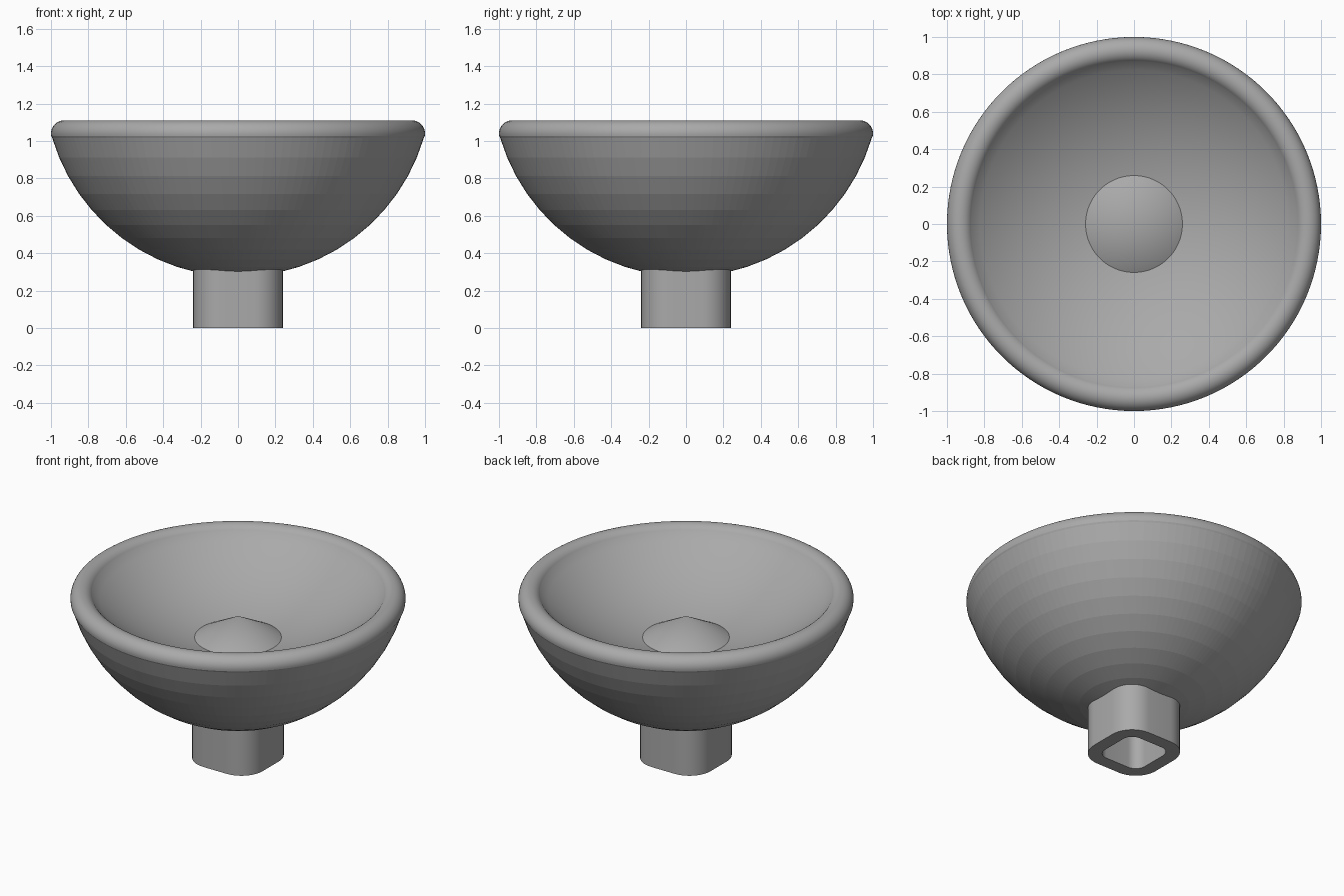
import bpy
from math import sin, cos, pi, radians, asin

if "Cube" in bpy.data.objects:
    bpy.data.objects.remove(bpy.data.objects["Cube"])

grey = bpy.data.materials.new("plain_grey")
grey.use_nodes = True
GREY = (0.4, 0.4, 0.4, 1)
grey.diffuse_color = GREY
grey.node_tree.nodes["Principled BSDF"].inputs["Base Color"].default_value = GREY


def make_object(name, verts, faces, angle=30):
    mesh = bpy.data.meshes.new(name)
    mesh.from_pydata(verts, [], faces)
    mesh.materials.append(grey)
    obj = bpy.data.objects.new(name, mesh)
    bpy.context.collection.objects.link(obj)
    bpy.ops.object.select_all(action='DESELECT')
    obj.select_set(True)
    bpy.context.view_layer.objects.active = obj
    bpy.ops.object.shade_smooth_by_angle(angle=radians(angle))
    return obj


def lathe(name, profile, segments=128, angle=30):
    """Revolve a profile whose first and last points lie on the axis."""
    ring = profile[1:-1]
    verts = [(r * cos(2 * pi * s / segments), r * sin(2 * pi * s / segments), z)
             for r, z in ring for s in range(segments)]
    start, end = len(verts), len(verts) + 1
    verts += [(0, 0, profile[0][1]), (0, 0, profile[-1][1])]
    last = (len(ring) - 1) * segments
    faces = []
    for s in range(segments):
        t = (s + 1) % segments
        faces.append((start, t, s))
        faces.append((end, last + s, last + t))
        for k in range(0, last, segments):
            faces.append((k + s, k + t, k + segments + t, k + segments + s))
    return make_object(name, verts, faces, angle)


def arc(cr, cz, radius, a0, a1, steps):
    """Profile points on an arc, angles in degrees from the outward direction."""
    angles = [radians(a0 + (a1 - a0) * i / steps) for i in range(steps + 1)]
    return [(cr + radius * cos(a), cz + radius * sin(a)) for a in angles]


# Bowl: round underside, rolled lip and shallow dish
underside = arc(0, 1.31, 1.036, -90, -16.5, 12)
lip = arc(0.93, 1.04, 0.07, -12, 150, 18)
dish_r, dish_z = lip[-1]
depth = dish_z - 0.76
radius = (dish_r ** 2 + depth ** 2) / (2 * depth)
edge = asin(dish_r / radius) * 180 / pi
dish = arc(0, 0.76 + radius, radius, -90 + edge, -90, 16)[1:]
dish[-1] = (0, 0.76)
bowl = lathe("bowl", underside + lip + dish)
for face in bowl.data.polygons:
    # The underside keeps its faceted bands
    if face.normal.z < -0.2:
        face.use_smooth = False

# Cone in the middle of the dish
lathe("centre_cone", [(0, 0.75), (0.263, 0.783), (0, 0.925)], 96)


def rounded_square(half, fillet, z, steps=10):
    c = half - fillet
    points = []
    for q, (sx, sy) in enumerate([(1, 1), (-1, 1), (-1, -1), (1, -1)]):
        for i in range(steps + 1):
            a = pi / 2 * (q + i / steps)
            points.append((sx * c + fillet * cos(a), sy * c + fillet * sin(a), z))
    return points


# Hollow rounded-square stem
TOP = 0.33
loops = [rounded_square(0.24, 0.155, 0), rounded_square(0.24, 0.155, TOP),
         rounded_square(0.155, 0.07, TOP), rounded_square(0.155, 0.07, 0)]
n = len(loops[0])
stem_faces = []
for k in range(4):
    a, b = k * n, (k + 1) % 4 * n
    for i in range(n):
        j = (i + 1) % n
        stem_faces.append((a + i, a + j, b + j, b + i))
make_object("stem", [p for loop in loops for p in loop], stem_faces)
